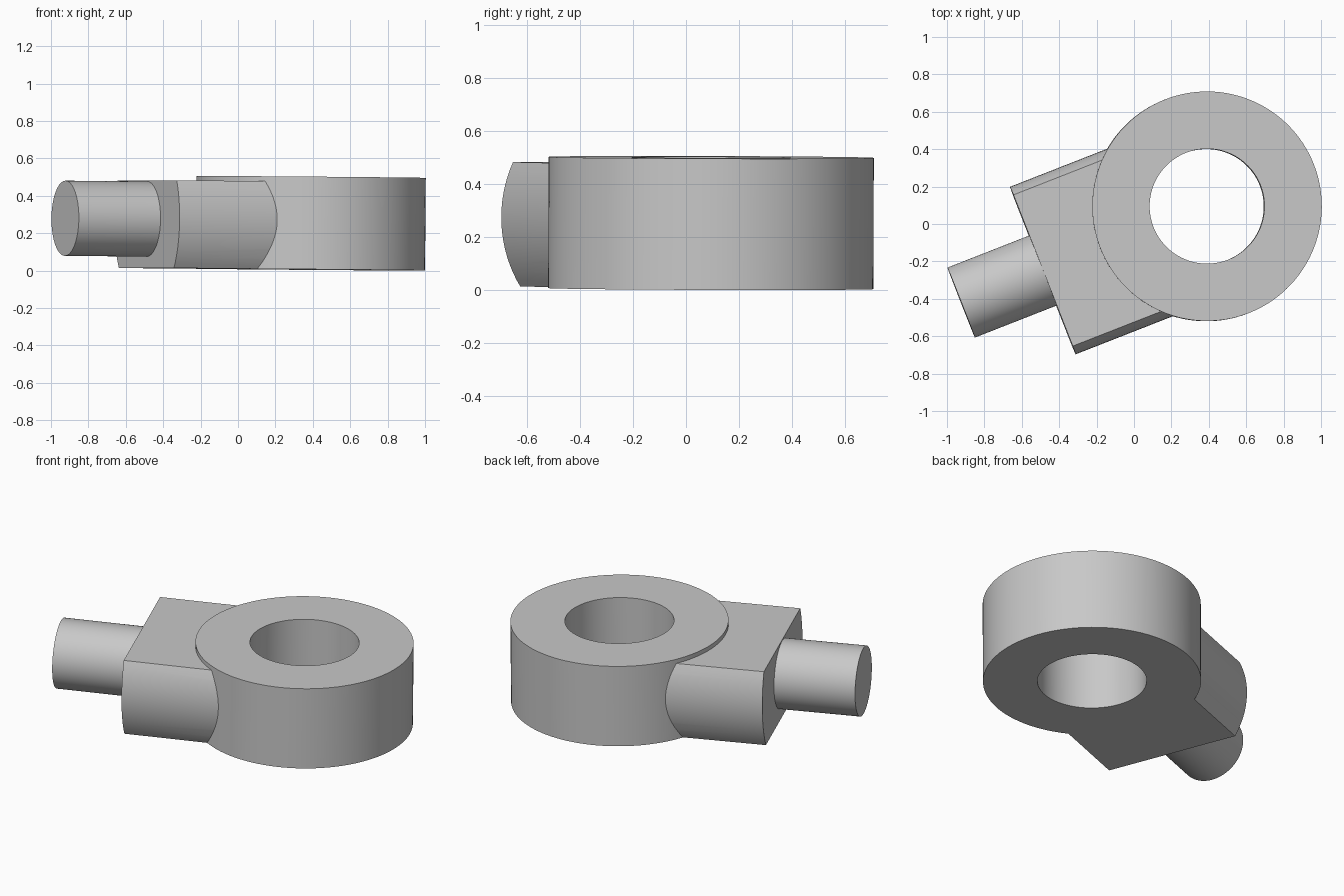
import bpy
import bmesh
from math import cos, sin, asin, pi, radians
from mathutils import Matrix, Vector

cube = bpy.data.objects.get("Cube")
if cube:
    bpy.data.objects.remove(cube, do_unlink=True)

# Main sizes; local x runs along the shank axis, origin at the eye's centre
EYE_R, BORE_R, EYE_H = 0.6135, 0.307, 0.495
NECK_R, NECK_H, NECK_END = 0.481, 0.469, -0.941
PIN_R, PIN_END = 0.201, -1.41
AXIS_Z = 0.262
PLACE = (Matrix.Translation((0.3865, 0.0935, 0.0054))
         @ Matrix.Rotation(radians(21.4), 4, 'Z')
         @ Matrix.Rotation(radians(0.5), 4, 'Y'))

GREY = (0.58, 0.58, 0.58, 1)
steel = bpy.data.materials.new("plain_grey")
steel.use_nodes = True
steel.diffuse_color = GREY
steel.node_tree.nodes["Principled BSDF"].inputs["Base Color"].default_value = GREY


def finish(name, bm):
    bmesh.ops.recalc_face_normals(bm, faces=bm.faces)
    mesh = bpy.data.meshes.new(name)
    bm.to_mesh(mesh)
    bm.free()
    mesh.materials.append(steel)
    obj = bpy.data.objects.new(name, mesh)
    obj.matrix_world = PLACE
    bpy.context.collection.objects.link(obj)
    return obj


def smooth(mesh):
    mesh.polygons.foreach_set("use_smooth", [True] * len(mesh.polygons))
    mesh.set_sharp_from_angle(angle=radians(30))


def extrude_along_x(name, section, x0, x1):
    """Solid with a (y, z) cross-section between two x positions."""
    bm = bmesh.new()
    a, b = ([bm.verts.new((x, y, z)) for y, z in section] for x in (x0, x1))
    bm.faces.new(a)
    bm.faces.new(b)
    n = len(section)
    for i in range(n):
        j = (i + 1) % n
        bm.faces.new((a[i], a[j], b[j], b[i]))
    return finish(name, bm)


def arc(radius, start, end, steps):
    angles = [start + (end - start) * i / steps for i in range(steps + 1)]
    return [(radius * cos(t), AXIS_Z + radius * sin(t)) for t in angles]


# Eye: a rectangular wall section lathed around the bore
bm = bmesh.new()
wall = [(BORE_R, 0), (EYE_R, 0), (EYE_R, EYE_H), (BORE_R, EYE_H)]
SEGMENTS = 128
rings = [[bm.verts.new(Matrix.Rotation(2 * pi * i / SEGMENTS, 3, 'Z') @ Vector((r, 0, z)))
          for r, z in wall] for i in range(SEGMENTS)]
for i in range(SEGMENTS):
    p, q = rings[i], rings[(i + 1) % SEGMENTS]
    for k in range(4):
        m = (k + 1) % 4
        bm.faces.new((p[k], p[m], q[m], q[k]))
eye = finish("eye_and_neck", bm)

# Neck: round bar with its top and bottom cut flat, ending inside the eye wall
low, high = asin(-AXIS_Z / NECK_R), asin((NECK_H - AXIS_Z) / NECK_R)
right = arc(NECK_R, low, high, 16)
section = right + [(-y, z) for y, z in reversed(right)]
neck = extrude_along_x("neck_helper", section, NECK_END, -0.36)

# Join the neck to the eye so that the underside is one flush face
union = eye.modifiers.new("join_neck", 'BOOLEAN')
union.operation = 'UNION'
union.solver = 'EXACT'
union.object = neck
bpy.context.view_layer.update()
joined = bpy.data.meshes.new_from_object(
    eye.evaluated_get(bpy.context.evaluated_depsgraph_get()))
eye.modifiers.clear()
eye.data = joined
bpy.data.objects.remove(neck, do_unlink=True)
smooth(joined)

# Pin: round shank sticking out of the neck's flat end
pin = extrude_along_x("pin", arc(PIN_R, 0, 2 * pi, 64)[:-1], PIN_END, NECK_END + 0.03)
smooth(pin.data)
